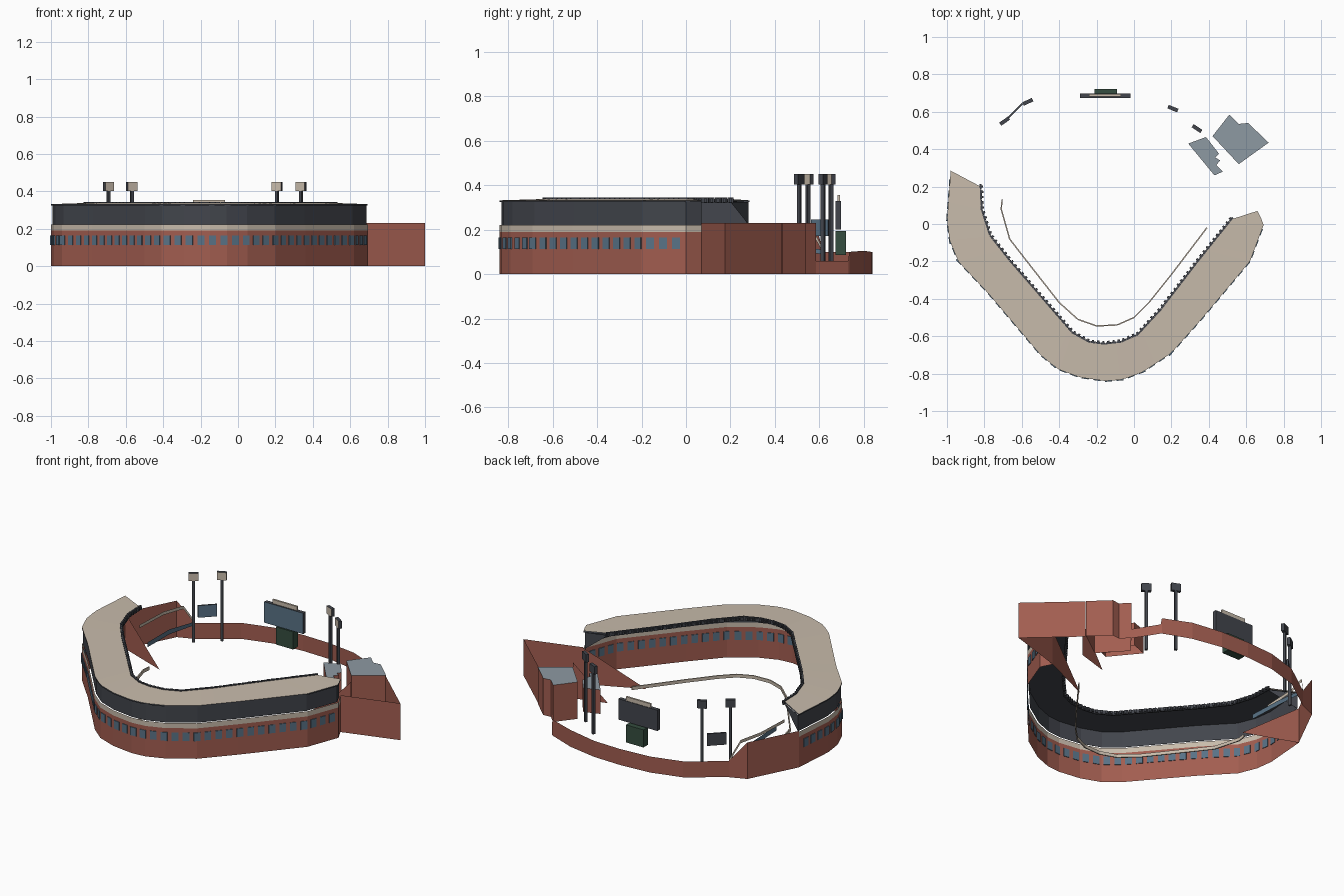
import bpy, math
from mathutils import Vector, Matrix

cube = bpy.data.objects.get("Cube")
if cube:
    bpy.data.objects.remove(cube)


def material(name, rgb):
    m = bpy.data.materials.new(name)
    m.use_nodes = True
    m.diffuse_color = (*rgb, 1)
    m.node_tree.nodes["Principled BSDF"].inputs["Base Color"].default_value = (*rgb, 1)
    return m


BRICK = material("brick red", (.36, .11, .08))
STONE = material("warm beige", (.58, .5, .41))
DARK = material("charcoal", (.055, .06, .073))
GLASS = material("slate blue", (.1, .17, .24))
GREEN = material("dark green", (.035, .075, .05))
GREY = material("roof grey", (.27, .32, .36))


def make(name, verts, faces, *mats):
    me = bpy.data.meshes.new(name)
    me.from_pydata([tuple(v) for v in verts], [], faces)
    for m in mats:
        me.materials.append(m)
    ob = bpy.data.objects.new(name, me)
    bpy.context.collection.objects.link(ob)
    return ob


def ribbon(name, pts, lo, hi, mat, closed=False):
    """Upright sheet along a plan path; lo and hi are one height or one per point."""
    n = len(pts)
    los = lo if isinstance(lo, list) else [lo] * n
    his = hi if isinstance(hi, list) else [hi] * n
    verts = [(p[0], p[1], z) for p, z in zip(pts, los)]
    verts += [(p[0], p[1], z) for p, z in zip(pts, his)]
    faces = [(i, (i + 1) % n, (i + 1) % n + n, i + n) for i in range(n if closed else n - 1)]
    return make(name, verts, faces, mat)


def boxes(name, items, mat, front=None):
    """Joined boxes, each (centre, size, angle); faces turned to the field take front."""
    verts, faces = [], []
    quads = [(0, 1, 3, 2), (4, 6, 7, 5), (0, 4, 5, 1), (2, 3, 7, 6), (0, 2, 6, 4), (1, 5, 7, 3)]
    for centre, size, angle in items:
        rot, k = Matrix.Rotation(angle, 3, 'Z'), len(verts)
        for i in range(8):
            corner = Vector([size[j] * ((i >> (2 - j) & 1) - .5) for j in range(3)])
            verts.append(rot @ corner + Vector(centre))
        faces += [[k + q for q in f] for f in quads]
    ob = make(name, verts, faces, mat, front or mat)
    if front:
        for p in ob.data.polygons:
            p.material_index = int(p.normal.y < -.6)
    return ob


def along(pts, count):
    """Evenly spaced (point, angle) pairs on a path."""
    pts = [Vector(p) for p in pts]
    lens = [(b - a).length for a, b in zip(pts, pts[1:])]
    out = []
    for i in range(count):
        d, k = sum(lens) * i / (count - 1), 0
        while k < len(lens) - 1 and d > lens[k]:
            d -= lens[k]
            k += 1
        t = pts[k + 1] - pts[k]
        out.append((pts[k] + t * min(1, d / lens[k]), math.atan2(t.y, t.x)))
    return out


# Plan paths, left end to right end around the front
outer = [(-.98, .285), (-1, .02), (-.985, -.09), (-.94, -.2), (-.78, -.37), (-.5, -.7), (-.41, -.775),
         (-.29, -.82), (-.15, -.84), (-.06, -.832), (.05, -.79), (.2, -.69), (.36, -.51), (.62, -.2),
         (.695, 0), (.66, .07)]
inner = [(-.82, .2), (-.815, .08), (-.77, -.06), (-.66, -.2), (-.46, -.43), (-.33, -.58), (-.24, -.63),
         (-.16, -.64), (-.07, -.63), (.02, -.59), (.14, -.46), (.34, -.2), (.52, .025)]
rail = [(-.705, .13), (-.71, .08), (-.665, -.08), (-.58, -.19), (-.4, -.42), (-.3, -.51), (-.2, -.545),
        (-.09, -.54), (0, -.5), (.08, -.42), (.2, -.27), (.39, -.02)]

# Facade: brick base, stone band, dark upper storey
ribbon("brick_facade", outer, 0, .19, BRICK)
ribbon("stone_band", outer, .19, .222, STONE)
upper = [(-.152 + (x + .152) * .99, y * .99) for x, y in outer]
ribbon("upper_storey", upper, .222, .325, DARK)
make("upper_storey_ends",
     [(*upper[0], .222), (*upper[0], .325), (*inner[0], .325),
      (*upper[-1], .222), (*upper[-1], .325), (*inner[-1], .325)], [(0, 1, 2), (3, 4, 5)], DARK)

# Windows around the facade
panes = along(outer, 47)[1:-2]
boxes("facade_windows", [((p.x, p.y, .138), (.038, .008, .052), a) for p, a in panes], GLASS)

# Roof: pale top sheet, dark underside
N = 70
o, i = [[p for p, a in along(path, N)] for path in (outer, inner)]
for name, dz, mat in (("roof_top", .008, STONE), ("roof_underside", 0, DARK)):
    verts = [(p.x, p.y, .324 + dz) for p in o] + [(p.x, p.y, .33 + dz) for p in i]
    make(name, verts, [(k, k + 1, k + 1 + N, k + N) for k in range(N - 1)], mat)
ribbon("roof_edge", o, .324, .332, DARK)

# Dark toothed fringe on the inner roof edge
fringe = []
for p, a in along(inner, 76):
    fringe.append(((p.x, p.y, .332), (.026, .01, .024), a))
    q = p + Vector((-math.sin(a), math.cos(a))) * .007
    fringe.append(((q.x, q.y, .332), (.012, .012, .018), a))
boxes("roof_fringe", fringe, DARK)

# Low field rail
segments = []
for a, b in zip(rail, rail[1:]):
    d = Vector(b) - Vector(a)
    segments.append((((a[0] + b[0]) / 2, (a[1] + b[1]) / 2, .012), (d.length, .007, .02),
                     math.atan2(d.y, d.x)))
boxes("field_rail", segments, STONE)

# Sloping brick end walls of the stands
for name, a, b in (("left_stand_end", (-.98, .285), (-.66, .167)),
                   ("right_stand_end", (.66, .07), (.33, -.08)),
                   ("inner_stand_end", (.6, .26), (.4, .2))):
    make(name, [(*a, 0), (*a, .225), (*b, 0)], [(0, 1, 2)], BRICK)

# Corner yard walls and outfield wall
ribbon("corner_yard_wall", [(.66, .07), (1, .175), (.72, .43)], 0, .23, BRICK)
ribbon("far_corner_wall", [(-.98, .285), (-.83, .58)], 0, .228, BRICK)
ribbon("outfield_wall",
       [(-.83, .58), (-.73, .62), (-.52, .77), (-.33, .825), (-.14, .84), (.05, .835), (.24, .8),
        (.41, .735), (.415, .73), (.51, .58)],
       0, [.228, .1, .1, .1, .1, .1, .105, .1, .06, .06], BRICK)

# Trim strips inside the far corner
ribbon("corner_trim", [(-.82, .2), (-.81, .42), (-.77, .56), (-.73, .62)],
       [.205, .205, .2, .09], [.225, .225, .22, .11], STONE)
ribbon("corner_glazing", [(-.74, .165), (-.745, .385), (-.73, .61)],
       [.12, .115, .09], [.15, .145, .11], GLASS)

# Service buildings: brick walls with grey flat roofs
big = [(.42, .47), (.51, .585), (.56, .535), (.61, .54), (.72, .435), (.56, .32)]
small = [(.29, .43), (.385, .465), (.455, .375), (.435, .355), (.46, .34), (.44, .315),
         (.475, .28), (.43, .26)]
for name, plan, low, z in (("corner_building", big, 0, .23), ("side_building", small, .05, .2)):
    ribbon(name + "_walls", plan, low, z, BRICK, closed=True)
    make(name + "_roof", [(*p, z) for p in plan], [list(range(len(plan)))[::-1]], GREY)

# Main scoreboard and its base
boxes("scoreboard", [((-.155, .685, .265), (.27, .024, .13), 0)], DARK, GLASS)
boxes("scoreboard_header", [((-.155, .688, .342), (.17, .012, .026), 0)], STONE)
boxes("scoreboard_base", [((-.15, .697, .14), (.12, .048, .11), 0)], GREEN)

# Small board between the far towers
boxes("small_board", [((-.635, .605, .208), (.11, .01, .075), math.radians(45))], DARK, GLASS)

# Floodlight towers
poles, heads = [], []
for x, y, deg in ((-.692, .55, 34), (-.568, .653, 25), (.208, .617, -22), (.337, .51, -33)):
    a = math.radians(deg)
    poles.append(((x, y, .22), (.016, .016, .4), a))
    heads.append(((x, y, .427), (.056, .02, .048), a))
boxes("tower_poles", poles, DARK)
boxes("tower_lamps", heads, DARK, STONE)
